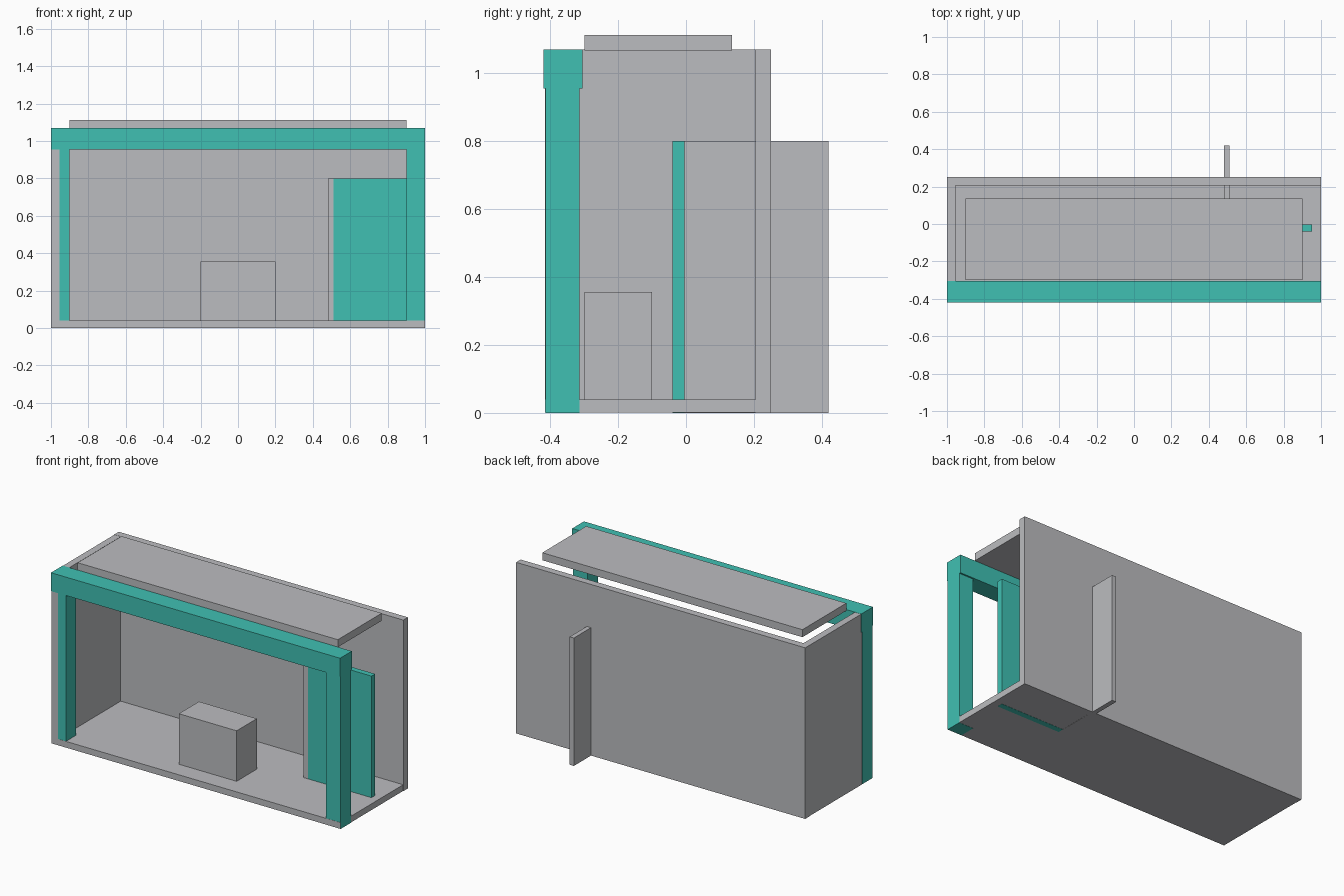
import bpy

cube = bpy.data.objects.get("Cube")
if cube:
    bpy.data.objects.remove(cube, do_unlink=True)


def make_material(name, rgb):
    mat = bpy.data.materials.new(name)
    mat.use_nodes = True
    color = (*rgb, 1)
    mat.diffuse_color = color
    mat.node_tree.nodes["Principled BSDF"].inputs["Base Color"].default_value = color
    return mat


grey = make_material("light grey", (0.5, 0.505, 0.525))
teal = make_material("teal", (0.051, 0.53, 0.45))


def box(name, mat, x, y, z):
    """Box spanning the given (low, high) range on each axis."""
    spans = (x, y, z)
    bpy.ops.mesh.primitive_cube_add(size=1)
    obj = bpy.context.object
    obj.name = obj.data.name = name
    for v in obj.data.vertices:
        v.co = [(lo + hi) / 2 + c * (hi - lo) for c, (lo, hi) in zip(v.co, spans)]
    obj.data.materials.append(mat)
    return obj


GAP = 0.001            # small offset that keeps overlapping faces apart
EDGE = 1 - GAP
FRONT, BACK = -0.415, 0.25
TOP = 1.07

# Shell: floor, back wall and one closed side
box("floor", grey, (-EDGE, EDGE), (FRONT, BACK - GAP), (GAP, 0.04))
box("back_wall", grey, (-1, 1), (0.205, BACK), (0, TOP))
box("right_wall", grey, (-EDGE, -0.955), (FRONT, BACK - GAP), (GAP, TOP - GAP))

# Front frame: two posts under a beam
for side, base, lo, hi in (("left", 0, 0.9, 1), ("right", 2 * GAP, -1, -0.9)):
    box(side + "_post", teal, (lo, hi), (FRONT + GAP, -0.314), (base, 0.96))
box("front_beam", teal, (-1, 1), (-0.42, -0.304), (0.955, TOP))

# Floating roof panel
box("roof_panel", grey, (-0.9, 0.9), (-0.299, 0.135), (1.066, 1.113))

# Partition running through the back wall, with a door panel
box("partition", grey, (0.482, 0.511), (-0.04, 0.42), (0, 0.8))
box("door_panel", teal, (0.511, 0.952), (-0.04, -0.004), (0, 0.8))

# Counter on the floor
box("counter", grey, (-0.2, 0.2), (-0.299, -0.1), (0.04, 0.356))
